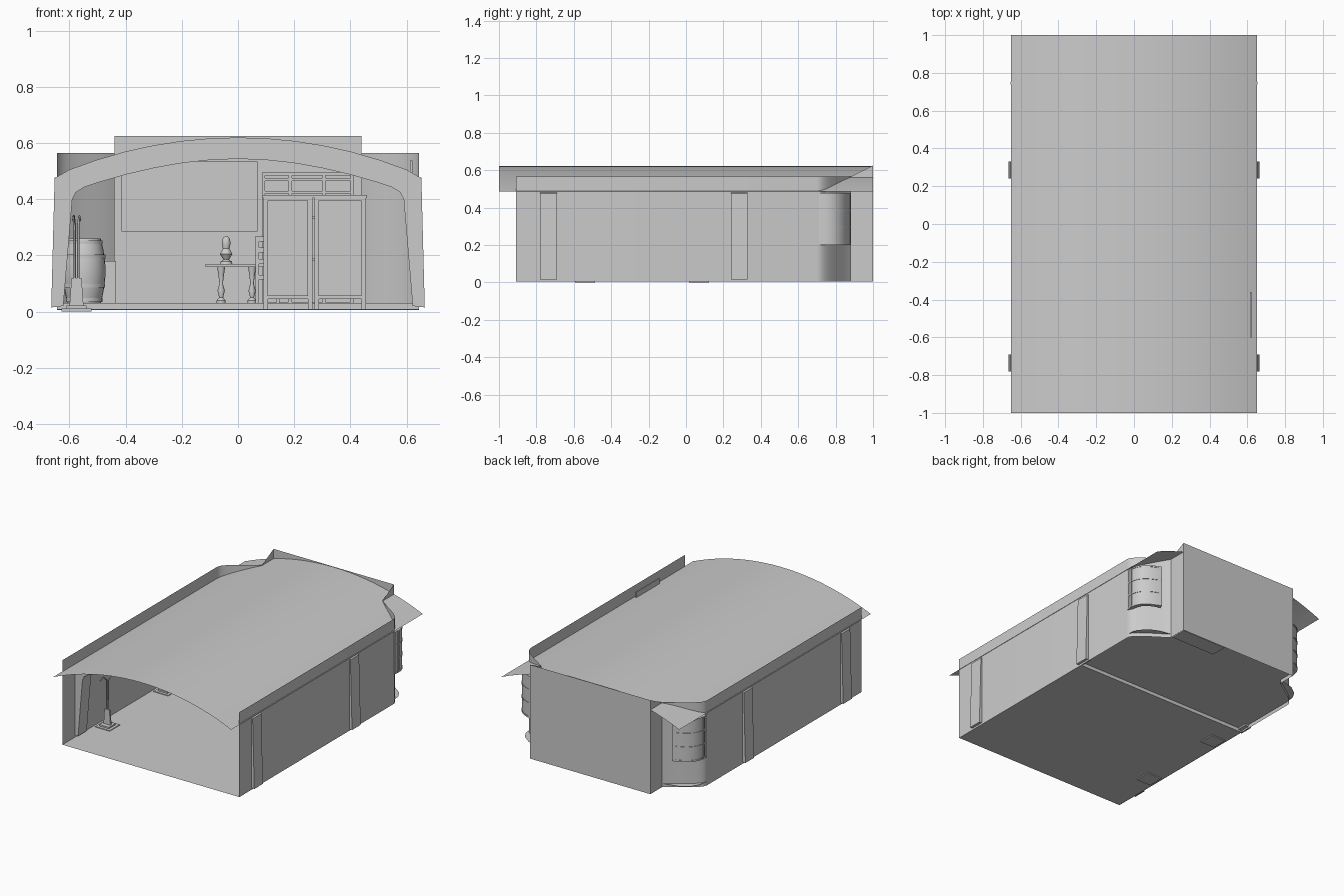
import bpy, bmesh, math
from mathutils import Vector

if "Cube" in bpy.data.objects:
    bpy.data.objects.remove(bpy.data.objects["Cube"])


def make(name, verts, faces, smooth=False):
    me = bpy.data.meshes.new(name)
    me.from_pydata(verts, [], faces)
    bm = bmesh.new()
    bm.from_mesh(me)
    bmesh.ops.recalc_face_normals(bm, faces=bm.faces)
    bm.to_mesh(me)
    bm.free()
    ob = bpy.data.objects.new(name, me)
    bpy.context.collection.objects.link(ob)
    if smooth:
        bpy.ops.object.select_all(action='DESELECT')
        ob.select_set(True)
        bpy.context.view_layer.objects.active = ob
        bpy.ops.object.shade_smooth_by_angle(angle=math.radians(35))
    return ob


def box(name, x0, x1, y0, y1, z0, z1):
    v = [(x, y, z) for z in (z0, z1) for x, y in ((x0, y0), (x1, y0), (x1, y1), (x0, y1))]
    f = [(3, 2, 1, 0), (4, 5, 6, 7)] + [(i, (i + 1) % 4, (i + 1) % 4 + 4, i + 4) for i in range(4)]
    return make(name, v, f)


def prism(name, outline, y0, y1, smooth=False):
    # xz outline pushed along y
    n = len(outline)
    v = [(x, y, z) for y in (y0, y1) for x, z in outline]
    f = [tuple(range(n)), tuple(range(n, 2 * n))]
    f += [(i, (i + 1) % n, (i + 1) % n + n, i + n) for i in range(n)]
    return make(name, v, f, smooth)


def lathe(name, prof, cx, cy, n=16):
    v = [(cx + r * math.cos(2 * math.pi * k / n), cy + r * math.sin(2 * math.pi * k / n), z)
         for r, z in prof for k in range(n)]
    m = len(prof)
    f = [(i * n + k, i * n + (k + 1) % n, (i + 1) * n + (k + 1) % n, (i + 1) * n + k)
         for i in range(m - 1) for k in range(n)]
    f += [tuple(range(n)), tuple(range((m - 1) * n, m * n))]
    return make(name, v, f, True)


def tube(name, pts, r):
    cu = bpy.data.curves.new(name, 'CURVE')
    cu.dimensions = '3D'
    cu.bevel_depth = r
    cu.bevel_resolution = 1
    cu.use_fill_caps = True
    sp = cu.splines.new('POLY')
    sp.points.add(len(pts) - 1)
    for p, q in zip(sp.points, pts):
        p.co = (*q, 1)
    ob = bpy.data.objects.new(name, cu)
    bpy.context.collection.objects.link(ob)
    return ob


# arched roof sheet
R = 1.632
def roof_z(x):
    return 0.622 - R + math.sqrt(R * R - x * x)

xs = [-0.65 + 1.3 * i / 24 for i in range(25)]
make("roof", [(x, y, roof_z(x)) for x in xs for y in (-1, 1)],
     [(2 * i, 2 * i + 1, 2 * i + 3, 2 * i + 2) for i in range(24)], True)

# side walls, swept corners and back wall as one sheet open at the front
curve = []
for i in range(13):
    t = i / 12
    s = t * t * (2 - t) if t < 1 else 1
    curve.append((0.645 - 0.205 * s, 0.70 + 0.18 * t))
half = [(0.645, -0.91, 0.565)] + [(x, y, 0.565) for x, y in curve] + [(0.44, 1.0, 0.625)]
path = half + [(-x, y, z) for x, y, z in reversed(half)]
v = [p for x, y, z in path for p in ((x, y, 0.005), (x, y, z))]
make("walls", v, [(2 * i, 2 * i + 1, 2 * i + 3, 2 * i + 2) for i in range(len(path) - 1)], True)

# lower floor, step and raised rear floor
make("front_floor", [(-0.645, -0.91, 0.007), (0.645, -0.91, 0.007), (0.645, 0.26, 0.007),
                     (-0.645, 0.26, 0.007), (0.645, 0.26, 0.03), (-0.645, 0.26, 0.03)],
     [(0, 1, 2, 3), (3, 2, 4, 5)])
fl = [(0.645, 0.26), (0.645, 0.70), (0.638, 0.76), (0.61, 0.81), (0.55, 0.855), (0.44, 0.88), (0.44, 1.0)]
fl += [(-x, y) for x, y in reversed(fl)]
make("rear_floor", [(x, y, 0.03) for x, y in fl], [tuple(range(len(fl)))])

# arched ribs with flared legs
outer = [(0.665, 0.015), (0.653, 0.475)] + [(x, roof_z(x) - 0.002) for x in (0.6, 0.5, 0.4, 0.3, 0.2, 0.1)]
inner = [(0.1, 0.540), (0.2, 0.529), (0.3, 0.511), (0.4, 0.488), (0.5, 0.459), (0.55, 0.442),
         (0.578, 0.424), (0.59, 0.40), (0.622, 0.02)]
n = len(outer)
right = outer + [(0, 0.620), (0, 0.544)] + inner
ol = outer + [(0, 0.620)] + [(-x, z) for x, z in reversed(outer)]
il = list(reversed(inner)) + [(0, 0.544)] + [(-x, z) for x, z in inner]
for k, y in enumerate((-0.78, 0.24)):
    prism("arch_rib_%d" % k, ol + list(reversed(il)), y, y + 0.09)

# bowed corner windows, mirrored
def bow(name, side, z0, z1, t0, t1, push, thick):
    a, c, b = Vector((0.645, 0.71)), Vector((0.675, 0.835)), Vector((0.515, 0.88))
    v = []
    m = 10
    for i in range(m + 1):
        t = t0 + (t1 - t0) * i / m
        p = a * (1 - t) ** 2 + c * 2 * t * (1 - t) + b * t * t
        d = (c - a) * (1 - t) + (b - c) * t
        nrm = Vector((d.y, -d.x)).normalized()
        for off in (push, push - thick):
            q = p + nrm * off
            v += [(side * q.x, q.y, z0), (side * q.x, q.y, z1)]
    f = [(0, 1, 3, 2), tuple(4 * m + j for j in (0, 1, 3, 2))]
    for i in range(m):
        j, k = 4 * i, 4 * i + 4
        f += [(j, j + 1, k + 1, k), (j + 2, j + 3, k + 3, k + 2),
              (j, j + 2, k + 2, k), (j + 1, j + 3, k + 3, k + 1)]
    make(name, v, f, True)

for s, tag in ((1, "right"), (-1, "left")):
    bow("window_pane_" + tag, s, 0.205, 0.475, 0, 1, 0.0, 0.01)
    for i, z in enumerate((0.20, 0.29, 0.38, 0.468)):
        bow("window_rail_%s_%d" % (tag, i), s, z, z + 0.01, 0, 1, 0.003, 0.025)
    for i, t in enumerate((0, 0.12, 0.93)):
        bow("window_post_%s_%d" % (tag, i), s, 0.20, 0.478, t, t + 0.06, 0.004, 0.025)

# board on the back wall, panel on the right wall
box("back_board", -0.415, 0.07, 0.98, 0.995, 0.285, 0.535)
box("side_panel", 0.613, 0.621, -0.6, -0.36, 0.30, 0.538)

# barrel with hoops
def bulge(z):
    return 0.076 - 0.017 * ((z - 0.145) / 0.115) ** 2

lathe("barrel", [(bulge(0.03 + 0.23 * i / 10), 0.03 + 0.23 * i / 10) for i in range(11)], -0.548, 0.55, 24)
for i, z in enumerate((0.035, 0.085, 0.19, 0.24)):
    r = bulge(z + 0.006) + 0.003
    lathe("barrel_hoop_%d" % i, [(r, z), (r, z + 0.014)], -0.548, 0.55, 24)
box("crate", -0.54, -0.435, 0.66, 0.76, 0.03, 0.18)

# two slim stands along the left wall
for k, y in enumerate((-0.54, 0.07)):
    x = -0.575
    box("stand_base_%d" % k, x - 0.053, x + 0.053, y - 0.053, y + 0.053, 0, 0.012)
    box("stand_plinth_%d" % k, x - 0.035, x + 0.035, y - 0.035, y + 0.035, 0.012, 0.022)
    prism("stand_foot_%d" % k, [(x - 0.025, 0.02), (x + 0.025, 0.02), (x + 0.018, 0.12), (x - 0.018, 0.12)],
          y - 0.006, y + 0.006)
    for s in (-1, 1):
        tube("stand_pole_%d" % k, [(x + s * 0.006, y, 0.02), (x + s * 0.006, y, 0.31),
                                   (x + s * 0.01, y + s * 0.03, 0.34), (x + s * 0.012, y + s * 0.06, 0.325)], 0.004)

# pair of cupboards on short legs
for k, (x0, x1) in enumerate(((0.09, 0.265), (0.272, 0.455))):
    box("cupboard_%d" % k, x0, x1, 0.06, 0.22, 0.045, 0.405)
    box("cupboard_top_%d" % k, x0 - 0.004, x1 + 0.004, 0.055, 0.225, 0.405, 0.415)
    box("cupboard_door_%d" % k, x0 + 0.015, x1 - 0.015, 0.054, 0.06, 0.055, 0.395)
    for x in (x0, x1 - 0.016):
        for y in (0.06, 0.204):
            box("cupboard_leg_%d" % k, x, x + 0.016, y, y + 0.016, 0.007, 0.045)

# tall rear shelf unit
for x in (0.085, 0.18, 0.30, 0.40):
    box("shelf_upright", x, x + 0.012, 0.86, 0.97, 0.025, 0.485)
for z in (0.025, 0.18, 0.33, 0.42, 0.465, 0.485):
    box("shelf_board", 0.085, 0.412, 0.86, 0.97, z, z + 0.01)

# pedestal table with a small ornament
ty = 0.6
box("table_top", -0.115, 0.09, ty - 0.09, ty + 0.09, 0.158, 0.17)
for x in (-0.06, 0.05):
    lathe("table_leg", [(0.016, 0.03), (0.016, 0.04), (0.007, 0.05), (0.013, 0.075), (0.006, 0.10),
                        (0.010, 0.13), (0.014, 0.158)], x, ty, 12)
lathe("ornament", [(0.022, 0.17), (0.02, 0.178), (0.01, 0.185), (0.022, 0.205), (0.012, 0.225),
                   (0.016, 0.245), (0.012, 0.262), (0.003, 0.27)], -0.042, ty, 16)

# chair beside the table
box("chair_seat", 0.06, 0.15, 0.46, 0.55, 0.115, 0.13)
for x in (0.062, 0.136):
    for y in (0.462, 0.536):
        box("chair_leg", x, x + 0.012, y, y + 0.012, 0.03, 0.27 if y < 0.5 else 0.115)
for z in (0.17, 0.21, 0.25):
    box("chair_slat", 0.062, 0.148, 0.464, 0.472, z, z + 0.018)
